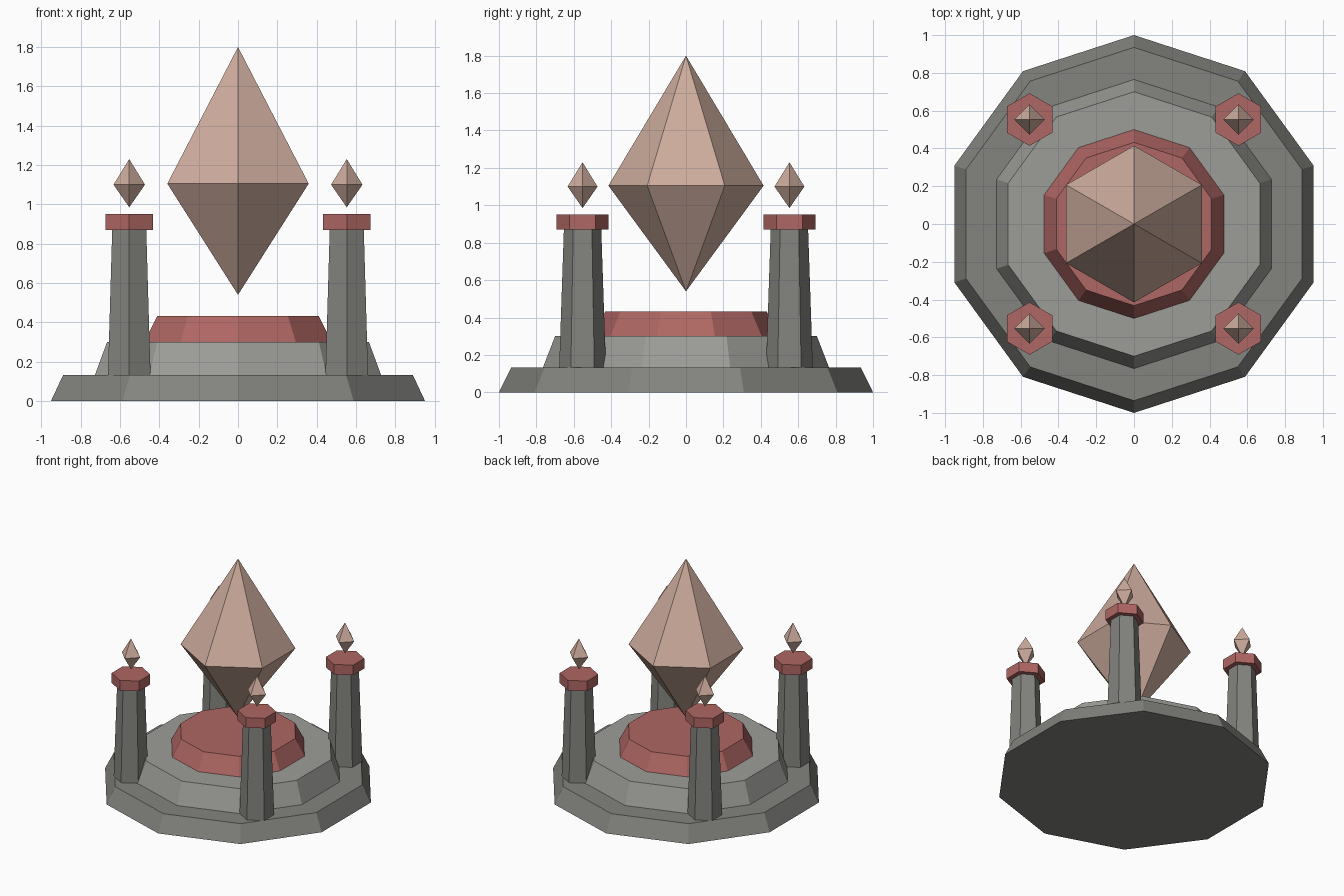
import bpy, bmesh
from math import pi, sin, cos

if "Cube" in bpy.data.objects:
    bpy.data.objects.remove(bpy.data.objects["Cube"])


def material(name, rgb):
    m = bpy.data.materials.new(name)
    m.diffuse_color = (*rgb, 1)
    m.use_nodes = True
    m.node_tree.nodes["Principled BSDF"].inputs["Base Color"].default_value = m.diffuse_color
    return m


RED = material("red_stone", (0.43, 0.135, 0.125))
TAN = material("tan_crystal", (0.61, 0.41, 0.335))
DARK = material("dark_stone", (0.228, 0.228, 0.212))
LIGHT = material("light_stone", (0.335, 0.335, 0.312))


def lathe(name, sides, profile, x=0, y=0, mat=None):
    """Faceted solid from (radius, z) pairs, bottom to top; radius 0 makes a tip."""
    bm = bmesh.new()
    rings = []
    for r, z in profile:
        count = sides if r else 1
        rings.append([bm.verts.new((r * cos(pi / 2 + 2 * pi * i / sides),
                                    r * sin(pi / 2 + 2 * pi * i / sides), z))
                      for i in range(count)])
    for a, b in zip(rings, rings[1:]):
        for i in range(sides):
            j = (i + 1) % sides
            if len(a) == 1:
                bm.faces.new((a[0], b[j], b[i]))
            elif len(b) == 1:
                bm.faces.new((a[i], a[j], b[0]))
            else:
                bm.faces.new((a[i], a[j], b[j], b[i]))
    for ring in (rings[0], rings[-1]):
        if len(ring) > 1:
            bm.faces.new(ring)
    bmesh.ops.recalc_face_normals(bm, faces=bm.faces)
    mesh = bpy.data.meshes.new(name)
    bm.to_mesh(mesh)
    bm.free()
    if mat:
        mesh.materials.append(mat)
    ob = bpy.data.objects.new(name, mesh)
    ob.location = (x, y, 0)
    bpy.context.collection.objects.link(ob)
    return ob


# Stepped ten-sided platform
lathe("lower_step", 10, [(1.0, 0), (0.935, 0.132)], mat=DARK)
lathe("upper_step", 10, [(0.765, 0.132), (0.70, 0.30)], mat=LIGHT)
lathe("red_dais", 10, [(0.50, 0.30), (0.432, 0.432)], mat=RED)

# Large floating crystal
lathe("main_crystal", 6, [(0, 0.54), (0.415, 1.105), (0, 1.80)], mat=TAN)

# Four corner pillars, each with a cap and a small floating crystal
P = 0.553
for side, x in (("left", -P), ("right", P)):
    for end, y in (("front", -P), ("back", P)):
        tag = f"{end}_{side}"
        lathe(f"pillar_{tag}", 6, [(0.125, 0.132), (0.10, 0.87)], x, y, DARK)
        lathe(f"pillar_cap_{tag}", 6, [(0.139, 0.87), (0.139, 0.95)], x, y, RED)
        lathe(f"small_crystal_{tag}", 4,
              [(0, 0.985), (0.08, 1.10), (0, 1.23)], x, y, TAN)
